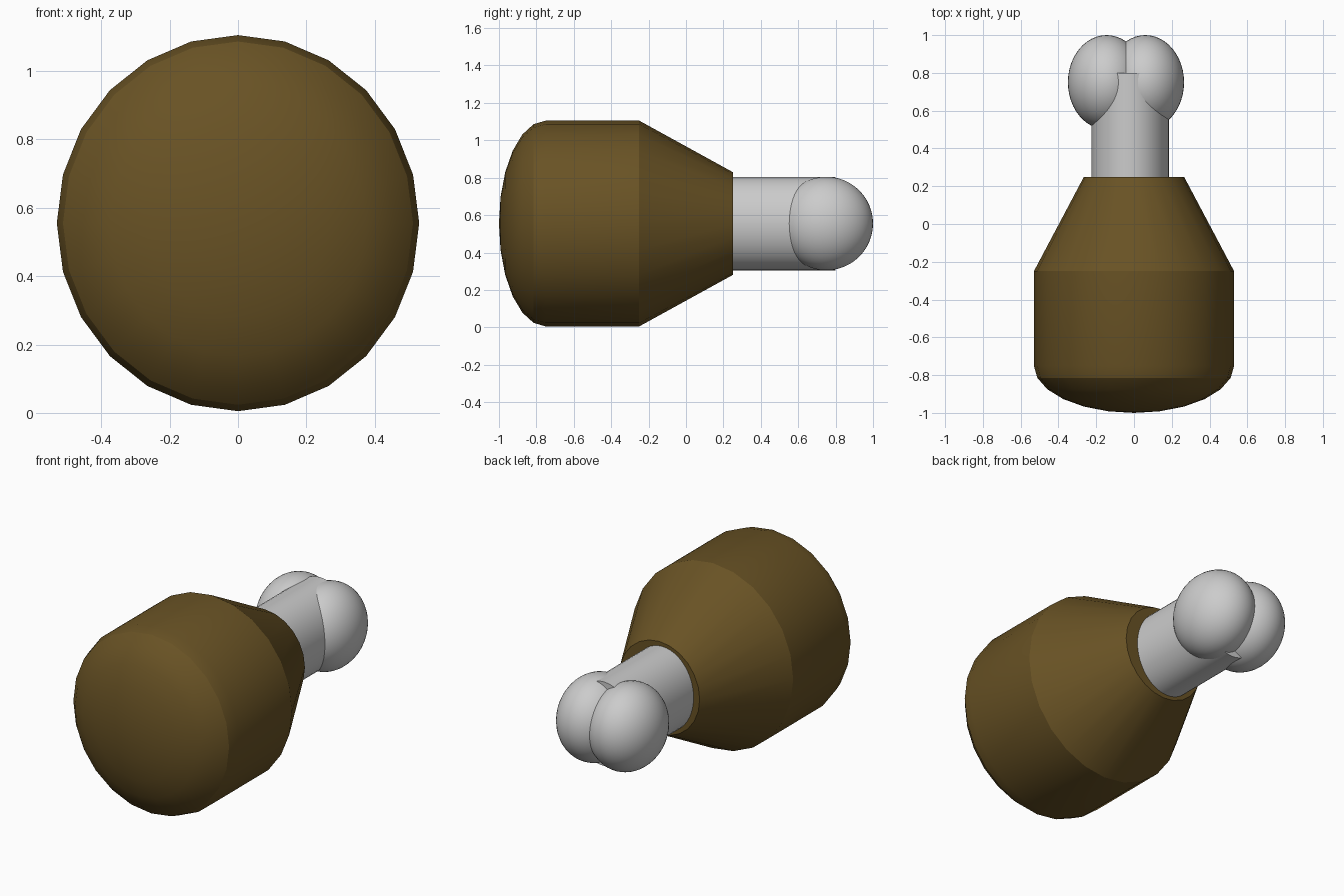
import bpy, bmesh
from math import sin, cos, pi, radians

if "Cube" in bpy.data.objects:
    bpy.data.objects.remove(bpy.data.objects["Cube"])

ZC = 0.555  # height of the long axis


def smooth(obj, angle=20):
    bpy.ops.object.select_all(action='DESELECT')
    obj.select_set(True)
    bpy.context.view_layer.objects.active = obj
    bpy.ops.object.shade_smooth_by_angle(angle=radians(angle))


def lathe_y(name, profile, sides, x, rx, rz):
    """Spin (y, radius) points around the y axis, elliptical in x and z."""
    bm = bmesh.new()
    rings = []
    for y, r in profile:
        count = 1 if r == 0 else sides
        rings.append([bm.verts.new((x + rx * r * cos(2 * pi * i / sides), y,
                                    ZC + rz * r * sin(2 * pi * i / sides)))
                      for i in range(count)])
    for a, b in zip(rings, rings[1:]):
        for i in range(sides):
            j = (i + 1) % sides
            loop = [a[i % len(a)], a[j % len(a)], b[j % len(b)], b[i % len(b)]]
            bm.faces.new(list(dict.fromkeys(loop)))
    for end in (rings[0], rings[-1]):
        if len(end) > 1:
            bm.faces.new(end)
    bmesh.ops.recalc_face_normals(bm, faces=bm.faces)
    mesh = bpy.data.meshes.new(name)
    bm.to_mesh(mesh)
    bm.free()
    obj = bpy.data.objects.new(name, mesh)
    bpy.context.collection.objects.link(obj)
    smooth(obj)
    return obj


# Meat: domed front, straight barrel, tapered neck with a flat end
dome = [(-0.75 - 0.25 * cos(pi / 12 * i), sin(pi / 12 * i)) for i in range(7)]
dome[0] = (-1.0, 0)
meat = lathe_y("meat", dome + [(-0.25, 1), (0.25, 0.5)], 24, 0, 0.53, 0.55)
brown = bpy.data.materials.new("roasted_brown")
brown.diffuse_color = (0.14, 0.085, 0.018, 1)
brown.use_nodes = True
brown.node_tree.nodes["Principled BSDF"].inputs["Base Color"].default_value = brown.diffuse_color
meat.data.materials.append(brown)

# Bone shaft, running into the meat
lathe_y("bone_shaft", [(0.15, 1), (0.8, 1)], 48, -0.02, 0.205, 0.25)

# Two overlapping knuckles at the bone end
for name, x in (("knuckle_left", -0.145), ("knuckle_right", 0.06)):
    bpy.ops.mesh.primitive_uv_sphere_add(segments=48, ring_count=24, radius=1,
                                         location=(x, 0.75, ZC))
    knuckle = bpy.context.object
    knuckle.name = name
    knuckle.scale = (0.205, 0.25, 0.25)
    smooth(knuckle)
